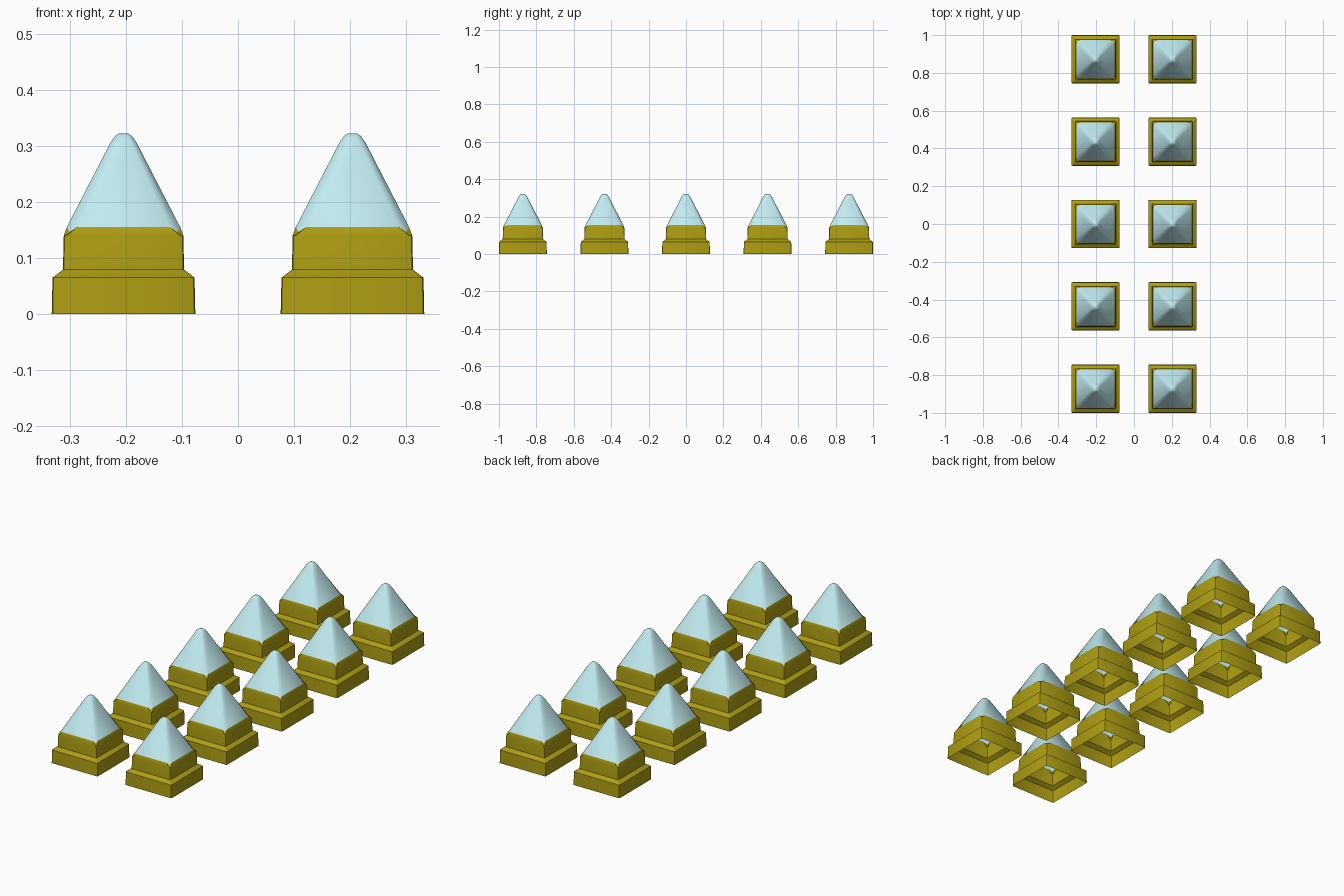
import bpy, bmesh, math

if "Cube" in bpy.data.objects:
    bpy.data.objects.remove(bpy.data.objects["Cube"])


def material(name, color):
    m = bpy.data.materials.new(name)
    m.diffuse_color = color
    m.use_nodes = True
    m.node_tree.nodes["Principled BSDF"].inputs["Base Color"].default_value = m.diffuse_color
    return m


gold = material("gold", (0.42, 0.34, 0.006, 1))
glass = material("pale_blue", (0.54, 0.84, 0.88, 1))


def ring(bm, z, h, c, drop=0.0):
    """Square loop of half width h, corners rounded by c and lowered by drop."""
    m = h - 0.3 * c
    verts = []
    for i in range(4):
        a = i * math.pi / 2
        ca, sa = round(math.cos(a)), round(math.sin(a))
        for x, y, d in ((h, h - c, 0), (m, m, drop), (h - c, h, 0)):
            verts.append(bm.verts.new((x * ca - y * sa, x * sa + y * ca, z - d)))
    return verts


def loft(name, rings, mat, cap):
    bm = bmesh.new()
    loops = [ring(bm, *r) for r in rings]
    for lo, up in zip(loops, loops[1:]):
        n = len(lo)
        for i in range(n):
            j = (i + 1) % n
            bm.faces.new((lo[i], lo[j], up[j], up[i]))
    if cap:
        bm.faces.new(loops[-1])
    me = bpy.data.meshes.new(name)
    bm.to_mesh(me)
    bm.free()
    me.materials.append(mat)
    return me


# Shared loop where the pyramid sits in the setting
seat = (0.155, 0.101, 0.018, 0.009)

# Stepped setting, hollow and open underneath
setting = loft("setting", [
    (0.0, 0.128, 0.006), (0.065, 0.1265, 0.006), (0.079, 0.108, 0.005),
    (0.140, 0.1065, 0.006), seat], gold, False)

# Pyramid with rounded edges and a blunt tip
pyramid = loft("pyramid", [
    seat, (0.306, 0.023, 0.011), (0.317, 0.015, 0.008),
    (0.322, 0.008, 0.004)], glass, True)

# Two columns of five studs
for x in (-0.204, 0.204):
    for row in range(-2, 3):
        for me, angle in ((setting, 32), (pyramid, 42)):
            ob = bpy.data.objects.new("stud_" + me.name, me)
            ob.location = (x, row * 0.436, 0)
            bpy.context.collection.objects.link(ob)

# Smooth the rounded edges, once per shared mesh
for me, angle in ((setting, 32), (pyramid, 42)):
    ob = next(o for o in bpy.data.objects if o.data == me)
    bpy.ops.object.select_all(action='DESELECT')
    ob.select_set(True)
    bpy.context.view_layer.objects.active = ob
    bpy.ops.object.shade_smooth_by_angle(angle=math.radians(angle))
